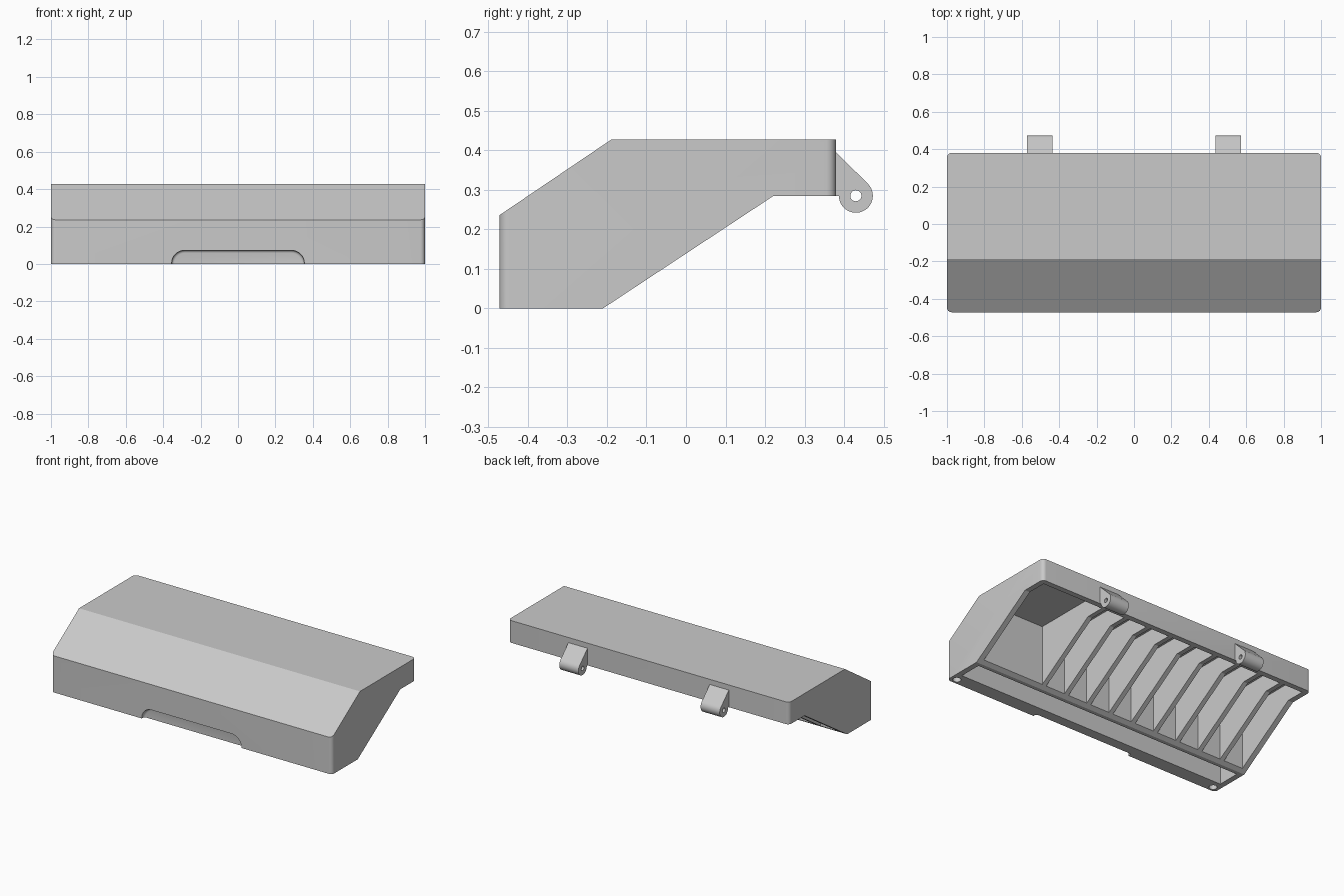
import bpy, bmesh, math
from mathutils import Vector

cube = bpy.data.objects.get("Cube")
if cube:
    bpy.data.objects.remove(cube, do_unlink=True)

grey = bpy.data.materials.new("plain_grey")
grey.use_nodes = True
grey.diffuse_color = (0.59, 0.59, 0.59, 1)
grey.node_tree.nodes["Principled BSDF"].inputs["Base Color"].default_value = (0.59, 0.59, 0.59, 1)


def prism(name, profile, start, end, axis="x"):
    """Extrude a flat profile along an axis: (y, z) for x, (x, z) for y, (x, y) for z."""
    place = {"x": lambda p, t: (t, p[0], p[1]),
             "y": lambda p, t: (p[0], t, p[1]),
             "z": lambda p, t: (p[0], p[1], t)}[axis]
    bm = bmesh.new()
    face = bm.faces.new([bm.verts.new(place(p, start)) for p in profile])
    grown = bmesh.ops.extrude_face_region(bm, geom=[face])
    shift = Vector(place((0, 0), end - start))
    bmesh.ops.translate(bm, vec=shift, verts=[v for v in grown["geom"] if isinstance(v, bmesh.types.BMVert)])
    bmesh.ops.recalc_face_normals(bm, faces=bm.faces)
    mesh = bpy.data.meshes.new(name)
    bm.to_mesh(mesh)
    bm.free()
    mesh.materials.append(grey)
    obj = bpy.data.objects.new(name, mesh)
    bpy.context.collection.objects.link(obj)
    return obj


def arc(cx, cy, radius, start, end, steps):
    angles = [math.radians(start + (end - start) * i / steps) for i in range(steps + 1)]
    return [(cx + radius * math.cos(a), cy + radius * math.sin(a)) for a in angles]


def disc(cx, cy, radius, steps=24):
    return arc(cx, cy, radius, 0, 360, steps)[:-1]


def rectangle(x0, x1, y0, y1):
    return [(x0, y0), (x1, y0), (x1, y1), (x0, y1)]


def arch(half, top, radius):
    """Rounded-top opening that runs down below the base."""
    right = arc(half - radius, top - radius, radius, 0, 90, 8)
    return [(-half, -0.1), (half, -0.1)] + right + [(-x, z) for x, z in reversed(right)]


def combine(target, tool, operation="DIFFERENCE"):
    mod = target.modifiers.new("cut", "BOOLEAN")
    mod.operation, mod.solver, mod.object = operation, "EXACT", tool
    bpy.ops.object.select_all(action="DESELECT")
    bpy.context.view_layer.objects.active = target
    target.select_set(True)
    bpy.ops.object.modifier_apply(modifier=mod.name)
    bpy.data.objects.remove(tool, do_unlink=True)


def smooth(obj):
    bpy.ops.object.select_all(action="DESELECT")
    bpy.context.view_layer.objects.active = obj
    obj.select_set(True)
    bpy.ops.object.shade_smooth_by_angle(angle=math.radians(30))


# Lid body: side profile trimmed to a rounded footprint
FRONT, BACK, WALL = -0.472, 0.38, 0.035
body = prism("lid_body", [(FRONT, 0), (-0.21, 0), (0.222, 0.285), (BACK, 0.285),
                          (BACK, 0.428), (-0.188, 0.428), (FRONT, 0.236)], -1, 1)
r = 0.025
footprint = []
for sx, sy, angle in ((1, BACK - r, 0), (-1, BACK - r, 90), (-1, FRONT + r, 180), (1, FRONT + r, 270)):
    footprint += arc(sx * (1 - r), sy, r, angle, angle + 90, 6)
combine(body, prism("footprint", footprint, -0.1, 0.6, "z"), "INTERSECT")

# Large bay on the left, then a row of narrow bays leaving ribs between
INNER_X, FIRST_RIB, BAYS, RIB = 1 - WALL, 0.53, 9, 0.03
pitch = (FIRST_RIB + INNER_X) / BAYS
spans = [(FIRST_RIB, INNER_X)]
for i in range(BAYS):
    spans.append((FIRST_RIB - (i + 1) * pitch, FIRST_RIB - RIB - i * pitch))
for x0, x1 in spans:
    combine(body, prism("bay", rectangle(-0.185, BACK - WALL, -0.1, 0.398), x0, x1))

# Front cavity behind a thick solid lip
LIP = FRONT + 0.09
combine(body, prism("cavity", [(LIP, -0.1), (-0.235, -0.1), (-0.235, 0.36), (LIP, 0.258)], -INNER_X, INNER_X))

# Shallow finger grip with a rounded back edge
grip = prism("grip", arch(0.355, 0.073, 0.07), -0.6, FRONT + 0.025, "y")
rounding = grip.modifiers.new("round", "BEVEL")
rounding.width, rounding.segments, rounding.angle_limit = 0.015, 4, math.radians(60)
combine(body, grip)

# Round sockets in the lip corners
for side in (-1, 1):
    combine(body, prism("socket", disc(side * 0.957, -0.437, 0.024), -0.1, 0.04, "z"))
smooth(body)

# Hinge lugs on the back wall
for side, name in ((1, "left_hinge_lug"), (-1, "right_hinge_lug")):
    cy, cz = 0.43, 0.285
    outline = [(0.365, cz), (0.365, 0.395), (0.38, 0.395)] + arc(cy, cz, 0.043, 45, -180, 24)
    lug = prism(name, outline, side * 0.503 - 0.068, side * 0.503 + 0.068)
    combine(lug, prism("pin_hole", disc(cy, cz, 0.014), -1, 1))
    smooth(lug)
